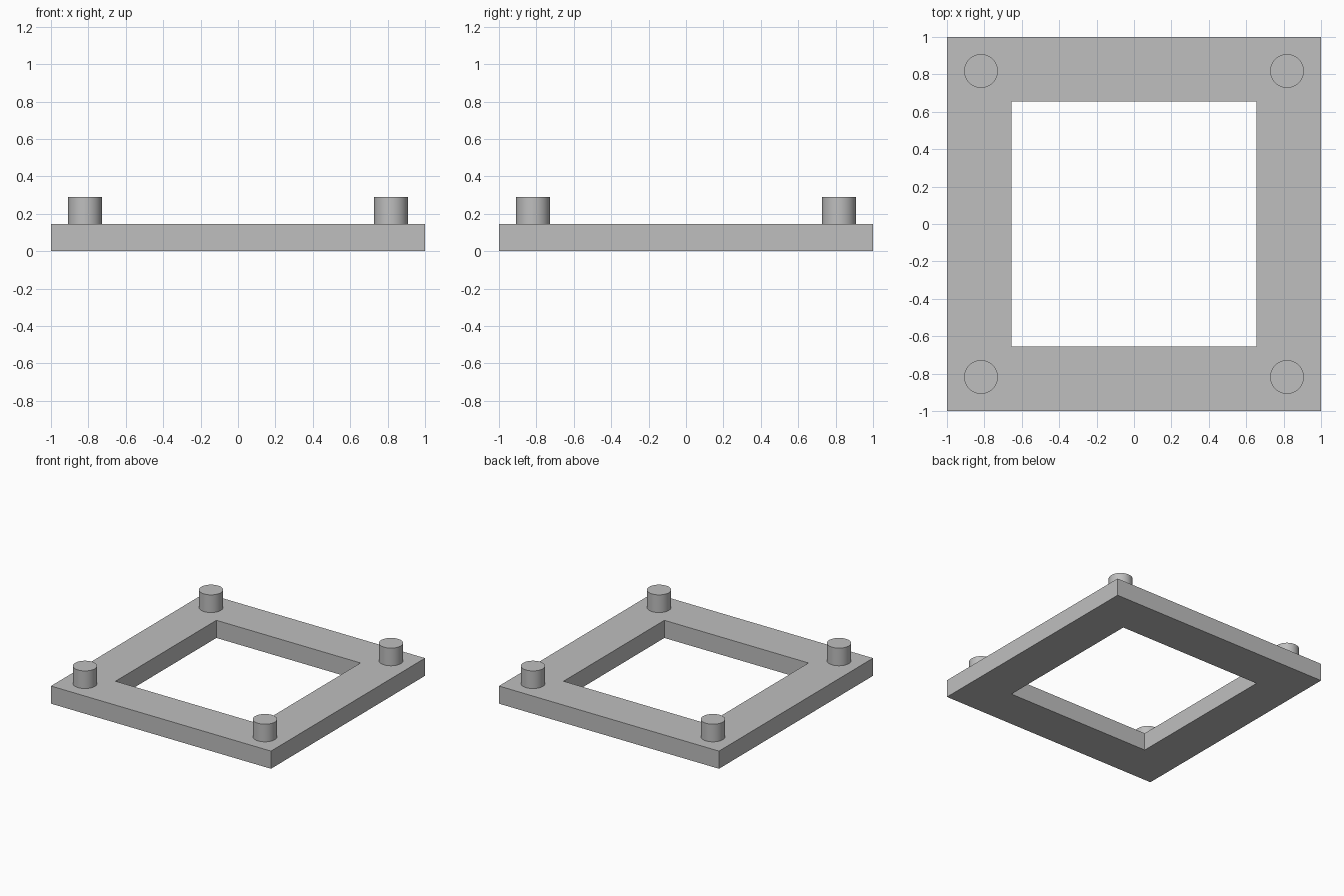
import bpy
import bmesh

cube = bpy.data.objects.get("Cube")
if cube:
    bpy.data.objects.remove(cube, do_unlink=True)

OUTER, INNER, THICK = 1.0, 0.655, 0.145
PEG_POS, PEG_RADIUS, PEG_TOP = 0.818, 0.09, 0.29

grey = bpy.data.materials.new("plain grey")
grey.use_nodes = True
colour = (0.52, 0.52, 0.52, 1)
grey.diffuse_color = colour
grey.node_tree.nodes["Principled BSDF"].inputs["Base Color"].default_value = colour

CORNERS = [(-1, -1), (1, -1), (1, 1), (-1, 1)]


# Square frame: one mitred ring, bottom and top, inside and outside
def make_frame():
    bm = bmesh.new()
    profile = [(OUTER, 0), (OUTER, THICK), (INNER, THICK), (INNER, 0)]
    rings = [[bm.verts.new((sx * r, sy * r, z)) for sx, sy in CORNERS] for r, z in profile]
    for i, ring in enumerate(rings):
        other = rings[(i + 1) % len(rings)]
        for k in range(4):
            n = (k + 1) % 4
            bm.faces.new((ring[k], ring[n], other[n], other[k]))
    bmesh.ops.recalc_face_normals(bm, faces=bm.faces)
    mesh = bpy.data.meshes.new("square_frame")
    bm.to_mesh(mesh)
    bm.free()
    mesh.materials.append(grey)
    obj = bpy.data.objects.new("square_frame", mesh)
    bpy.context.collection.objects.link(obj)


# Round peg standing on a corner of the frame
def make_peg(name, sx, sy):
    bpy.ops.mesh.primitive_cylinder_add(
        vertices=64, radius=PEG_RADIUS, depth=PEG_TOP - THICK,
        location=(sx * PEG_POS, sy * PEG_POS, (PEG_TOP + THICK) / 2))
    peg = bpy.context.object
    peg.name = name
    peg.data.materials.append(grey)
    bpy.ops.object.shade_smooth_by_angle()


make_frame()
for sx, sy in CORNERS:
    side = "left" if sx > 0 else "right"
    end = "front" if sy < 0 else "back"
    make_peg(f"{end}_{side}_peg", sx, sy)
